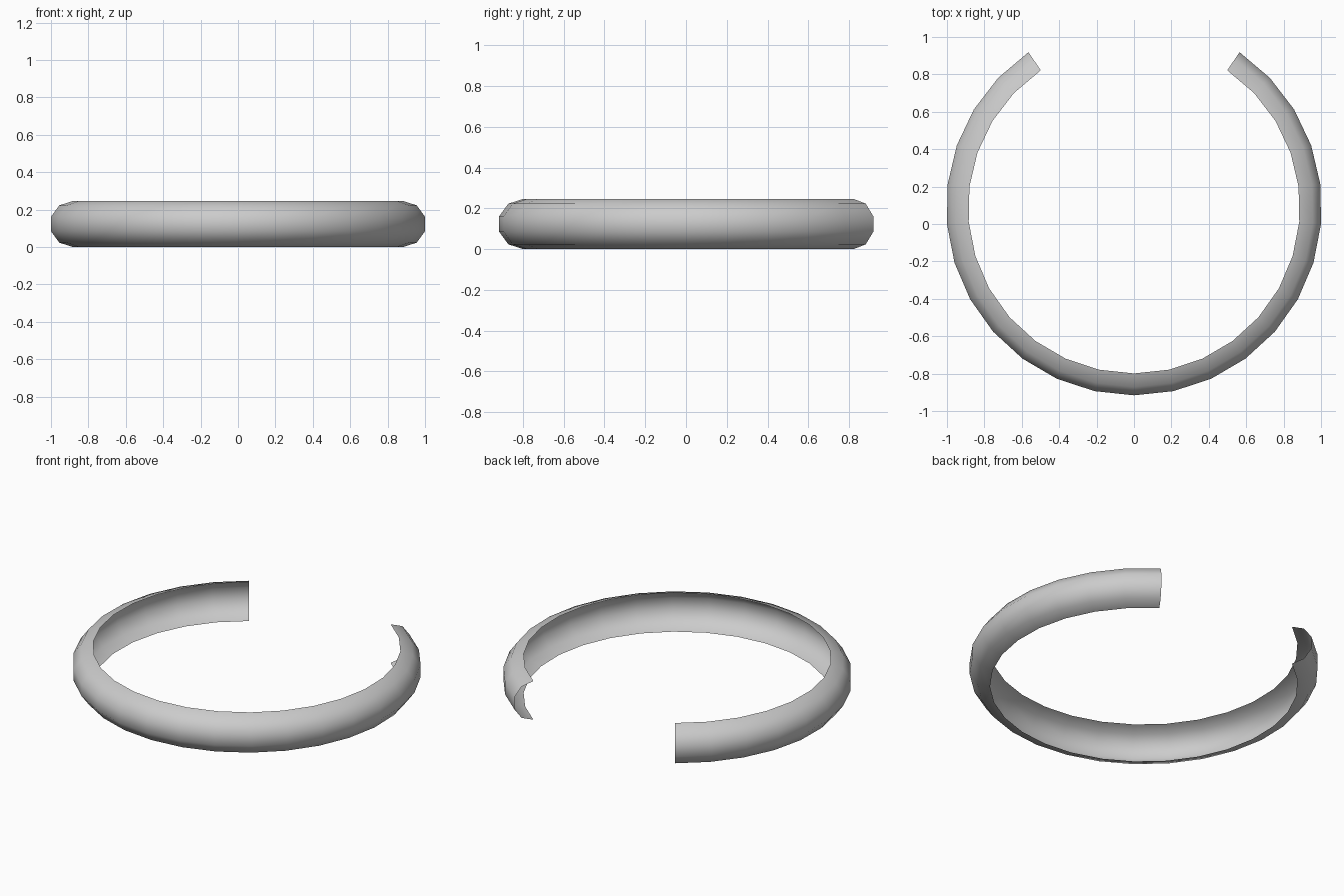
import bpy, bmesh
from math import sin, cos, radians

if "Cube" in bpy.data.objects:
    bpy.data.objects.remove(bpy.data.objects["Cube"])

RING_R = 0.887       # radius of the ring's open inner rim
TUBE_R = 0.123       # radius of the half-round cross-section
SWEEP = radians(145.8)  # sweep to either side of the front
STEPS = 24
CENTRE_Y = 0.088

bm = bmesh.new()

# half-round section, open toward the ring's centre
angles = [radians(-90 + 36 * i) for i in range(6)]
rings = []
for k in range(STEPS + 1):
    a = -SWEEP + 2 * SWEEP * k / STEPS
    ring = []
    for t in angles:
        r = RING_R + TUBE_R * cos(t)
        ring.append(bm.verts.new((r * sin(a), CENTRE_Y - r * cos(a), TUBE_R * (1 + sin(t)))))
    rings.append(ring)

# skin between neighbouring sections, facing outward
for a, b in zip(rings, rings[1:]):
    for j in range(len(angles) - 1):
        f = bm.faces.new((a[j], b[j], b[j + 1], a[j + 1]))
        f.smooth = True

mesh = bpy.data.meshes.new("open_ring_band")
bm.to_mesh(mesh)
bm.free()
band = bpy.data.objects.new("open_ring_band", mesh)
bpy.context.collection.objects.link(band)
